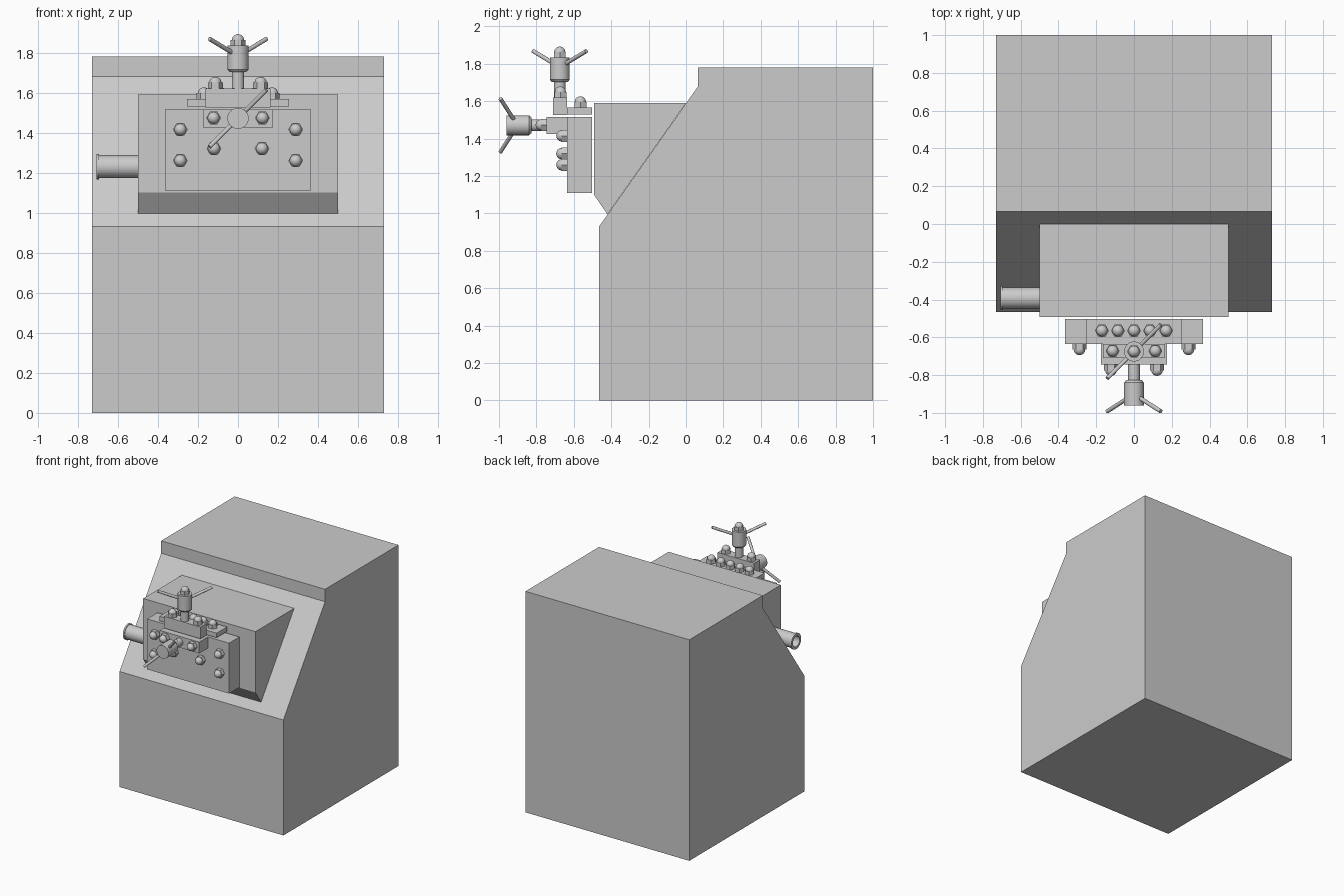
import bpy, bmesh, math
from mathutils import Vector, Matrix

if "Cube" in bpy.data.objects:
    bpy.data.objects.remove(bpy.data.objects["Cube"])

grey = bpy.data.materials.new("machine grey")
grey.diffuse_color = (0.6, 0.6, 0.6, 1)
grey.use_nodes = True
grey.node_tree.nodes["Principled BSDF"].inputs["Base Color"].default_value = grey.diffuse_color


def finish(name, bm, smooth=False):
    bmesh.ops.recalc_face_normals(bm, faces=bm.faces)
    me = bpy.data.meshes.new(name)
    bm.to_mesh(me)
    bm.free()
    me.materials.append(grey)
    ob = bpy.data.objects.new(name, me)
    bpy.context.collection.objects.link(ob)
    if smooth:
        bpy.ops.object.select_all(action='DESELECT')
        bpy.context.view_layer.objects.active = ob
        ob.select_set(True)
        bpy.ops.object.shade_smooth_by_angle(angle=math.radians(35))
    return ob


def prism(name, half_width, profile):
    """Extrude a (y, z) outline symmetrically along x."""
    bm = bmesh.new()
    face = bm.faces.new([bm.verts.new((-half_width, y, z)) for y, z in profile])
    new = bmesh.ops.extrude_face_region(bm, geom=[face])["geom"]
    bmesh.ops.translate(bm, vec=(2 * half_width, 0, 0),
                        verts=[v for v in new if isinstance(v, bmesh.types.BMVert)])
    return finish(name, bm)


def block(name, half_width, y0, y1, z0, z1):
    return prism(name, half_width, [(y0, z0), (y1, z0), (y1, z1), (y0, z1)])


def lathe(name, origin, axis, profile, sides=24, closed=False):
    """Revolve a (radius, height) outline around an axis from origin."""
    rot = Vector(axis).to_track_quat('Z', 'Y').to_matrix().to_4x4()
    mat = Matrix.Translation(origin) @ rot
    bm = bmesh.new()
    rings = []
    for r, h in profile:
        if r == 0:
            rings.append([bm.verts.new(mat @ Vector((0, 0, h)))] * sides)
        else:
            rings.append([bm.verts.new(mat @ Vector((r * math.cos(a), r * math.sin(a), h)))
                          for a in (2 * math.pi * i / sides for i in range(sides))])
    pairs = list(zip(rings, rings[1:]))
    if closed:
        pairs.append((rings[-1], rings[0]))
    for a, b in pairs:
        for i in range(sides):
            j = (i + 1) % sides
            bm.faces.new(list(dict.fromkeys((a[i], a[j], b[j], b[i]))))
    return finish(name, bm, smooth=sides > 6)


def bolt(name, origin, axis):
    """Hexagonal nut with a domed cap."""
    lathe(name + "_nut", origin, axis, [(0, 0), (0.037, 0), (0.037, 0.03), (0, 0.03)], 6)
    dome = [(0.03 * math.cos(t), 0.03 + 0.029 * math.sin(t))
            for t in (math.pi / 2 * i / 5 for i in range(5))]
    lathe(name + "_cap", origin, axis, [(0, 0.025), (0.03, 0.025)] + dome + [(0, 0.059)], 16)


def rod(name, start, end, radius=0.011):
    d = Vector(end) - Vector(start)
    lathe(name, start, d, [(0, 0), (radius, 0), (radius, d.length), (0, d.length)], 12)


# Cabinet with sloping front
prism("cabinet", 0.73, [(-0.465, 0), (1, 0), (1, 1.78), (0.065, 1.78),
                        (0.065, 1.68), (-0.465, 0.93)])

# Housing sitting on the slope
prism("head_housing", 0.5, [(-0.492, 1.1), (-0.42, 0.995), (0, 1.59), (-0.492, 1.59)])

# Plates and clamp blocks
block("front_plate", 0.365, -0.635, -0.503, 1.11, 1.516)
block("top_plate", 0.255, -0.635, -0.503, 1.53, 1.567)
block("front_clamp", 0.176, -0.745, -0.635, 1.425, 1.516)
block("top_clamp", 0.163, -0.71, -0.635, 1.525, 1.62)

# Bolts
UP, FRONT = (0, 0, 1), (0, -1, 0)
for i in range(5):
    bolt("top_plate_bolt", (0.085 * (i - 2), -0.565, 1.567), UP)
for s in (-1, 1):
    for x, z in ((0.288, 1.415), (0.288, 1.26), (0.12, 1.32)):
        bolt("front_plate_bolt", (s * x, -0.635, z), FRONT)
    bolt("front_clamp_bolt", (s * 0.122, -0.745, 1.473), FRONT)
    bolt("top_clamp_bolt", (s * 0.113, -0.672, 1.62), UP)

# Clamp screws: shaft and chamfered hub
screw = [(0, 0), (0.031, 0), (0.031, 0.085), (0.042, 0.085), (0.053, 0.098),
         (0.053, 0.218), (0, 0.218)]
lathe("top_screw", (0, -0.675, 1.617), UP, screw)
lathe("front_screw", (0, -0.742, 1.471), FRONT, screw)
bolt("top_screw_bolt", (0, -0.675, 1.833), UP)

# Handle arms of both screws
for s in (-1, 1):
    rod("top_screw_arm", (s * 0.03, -0.675 + s * 0.03, 1.8),
        (s * 0.142, -0.675 + s * 0.142, 1.868))
    rod("front_screw_arm", (s * 0.03, -0.92, 1.471 + s * 0.03),
        (s * 0.142, -0.992, 1.471 + s * 0.142))

# Open side pipe with a small rim
lathe("side_pipe", (-0.495, -0.392, 1.23), (-1, 0, 0),
      [(0.057, 0), (0.057, 0.2), (0.063, 0.2), (0.063, 0.213), (0.043, 0.213), (0.043, 0)],
      32, closed=True)
